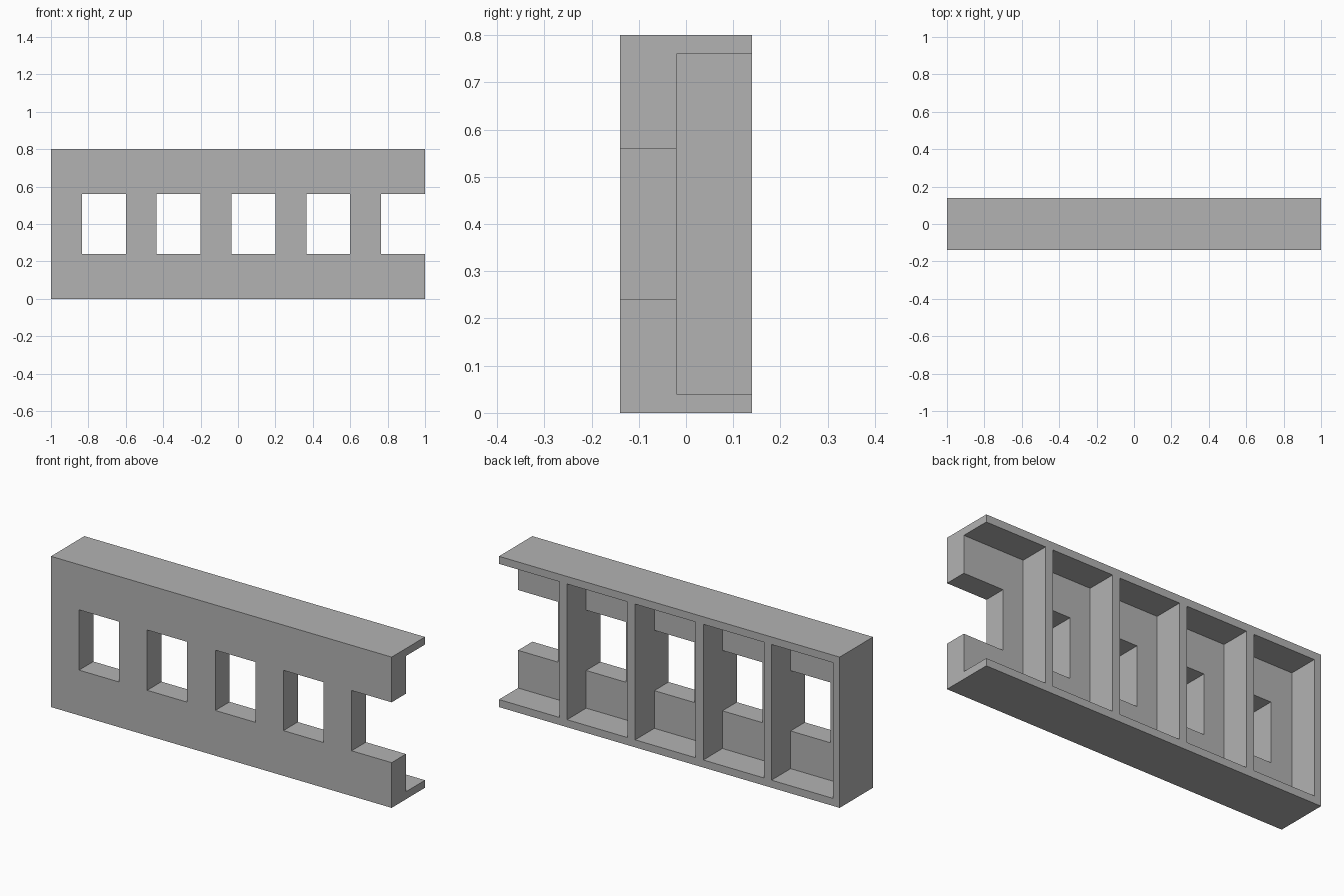
import bpy
import bmesh
from mathutils import Matrix, Vector

cube = bpy.data.objects.get("Cube")
if cube:
    bpy.data.objects.remove(cube, do_unlink=True)

BAYS, PITCH = 5, 0.4
LENGTH, DEPTH, HEIGHT = 2.0, 0.28, 0.8
WALL, DIVIDER = 0.04, 0.045       # outer shell and inner rib thickness
PLATE_BACK = -0.02                # rear surface of the thick front plate
WINDOW_WIDTH, WINDOW_LOW, WINDOW_HIGH = 0.235, 0.24, 0.56
OVER = 0.1                        # cutter overshoot past open sides

grey = bpy.data.materials.new("plain grey")
grey.use_nodes = True
grey.diffuse_color = (0.45, 0.45, 0.45, 1)
grey.node_tree.nodes["Principled BSDF"].inputs["Base Color"].default_value = grey.diffuse_color


def boxes(name, corner_pairs):
    """One mesh object holding a box for each (low corner, high corner)."""
    bm = bmesh.new()
    for low, high in corner_pairs:
        low, high = Vector(low), Vector(high)
        place = Matrix.Translation((low + high) / 2) @ Matrix.Diagonal((*(high - low), 1))
        bmesh.ops.create_cube(bm, size=1, matrix=place)
    mesh = bpy.data.meshes.new(name)
    bm.to_mesh(mesh)
    bm.free()
    mesh.materials.append(grey)
    obj = bpy.data.objects.new(name, mesh)
    bpy.context.collection.objects.link(obj)
    return obj


def cut(target, cutter):
    mod = target.modifiers.new(cutter.name, 'BOOLEAN')
    mod.operation = 'DIFFERENCE'
    mod.solver = 'EXACT'
    mod.object = cutter
    bpy.context.view_layer.objects.active = target
    bpy.ops.object.modifier_apply(modifier=mod.name)
    bpy.data.objects.remove(cutter, do_unlink=True)


# Solid block that becomes the panel
front, back = -DEPTH / 2, DEPTH / 2
panel = boxes("window_wall_panel", [((-LENGTH / 2, front, 0), (LENGTH / 2, back, HEIGHT))])

# Rear pockets and window openings; the last bay runs out of the open end
pockets, windows = [], []
for i in range(BAYS):
    bay = -LENGTH / 2 + i * PITCH
    end = bay + PITCH + (OVER if i == BAYS - 1 else 0)
    rib = WALL if i == 0 else DIVIDER
    pockets.append(((bay + rib, PLATE_BACK, WALL), (end, back + OVER, HEIGHT - WALL)))
    windows.append(((bay + PITCH - WINDOW_WIDTH, front - OVER, WINDOW_LOW),
                    (end, back + OVER, WINDOW_HIGH)))

cut(panel, boxes("pocket_cutter", pockets))
cut(panel, boxes("window_cutter", windows))
